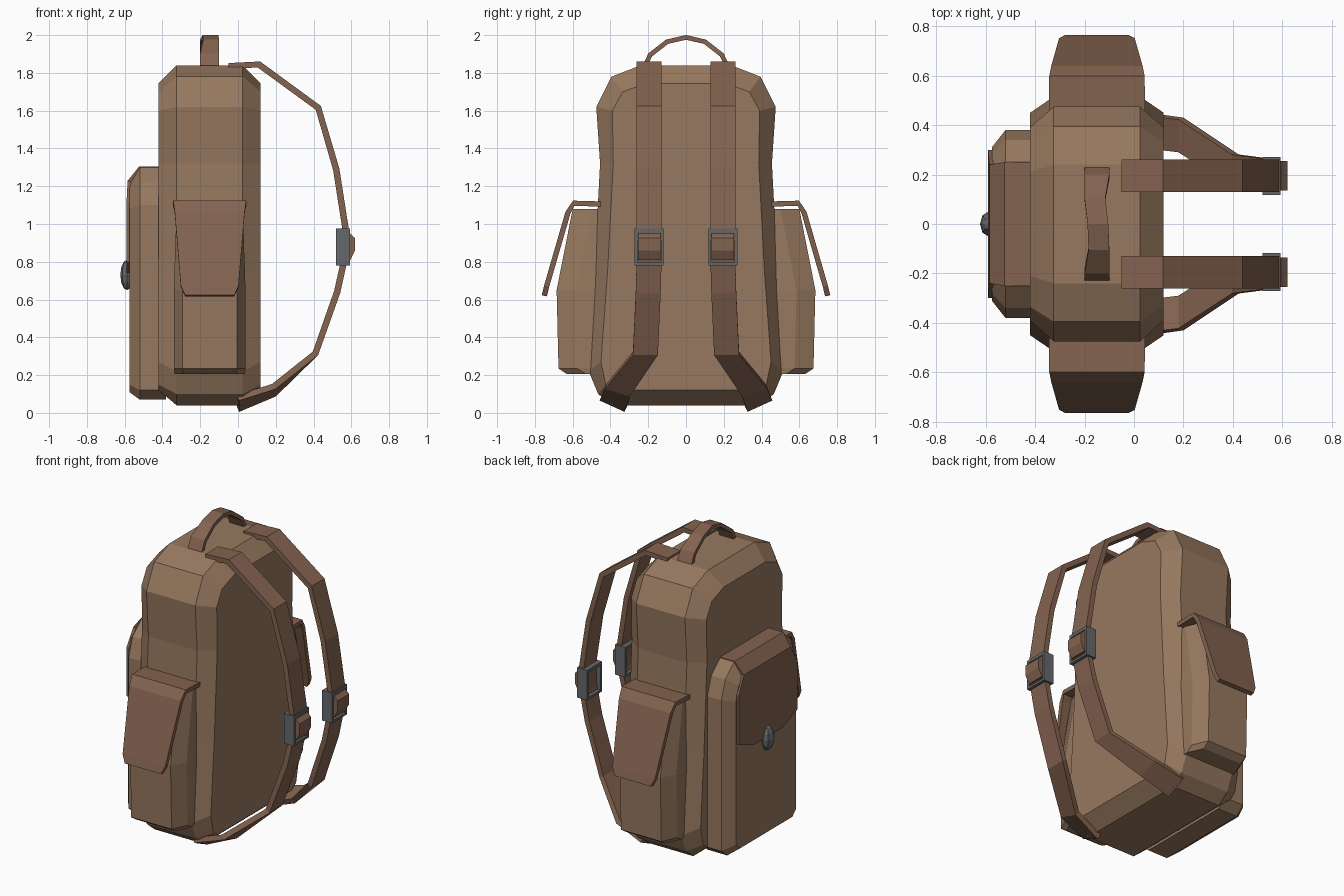
import bpy, bmesh
from mathutils import Vector as V

if "Cube" in bpy.data.objects:
    bpy.data.objects.remove(bpy.data.objects["Cube"])


def material(name, rgb):
    m = bpy.data.materials.new(name)
    m.diffuse_color = (*rgb, 1)
    m.use_nodes = True
    m.node_tree.nodes["Principled BSDF"].inputs["Base Color"].default_value = m.diffuse_color
    return m


CANVAS = material("canvas", (0.31, 0.19, 0.115))
TRIM = material("trim", (0.23, 0.125, 0.08))
METAL = material("metal", (0.13, 0.14, 0.15))


def finish(name, bm, mat):
    bmesh.ops.recalc_face_normals(bm, faces=bm.faces)
    me = bpy.data.meshes.new(name)
    bm.to_mesh(me)
    bm.free()
    me.materials.append(mat)
    ob = bpy.data.objects.new(name, me)
    bpy.context.collection.objects.link(ob)
    return ob


def loft(name, rings, mat):
    """Skin a list of equal-length closed rings and cap both ends."""
    bm = bmesh.new()
    vs = [[bm.verts.new(p) for p in r] for r in rings]
    n = len(vs[0])
    for a, b in zip(vs, vs[1:]):
        for i in range(n):
            j = (i + 1) % n
            bm.faces.new((a[i], a[j], b[j], b[i]))
    bm.faces.new(vs[0])
    bm.faces.new(vs[-1])
    return finish(name, bm, mat)


def ribbon(name, pts, widths, thick, mat):
    """Flat band along pts; widths are half-width vectors."""
    pts = [V(p) for p in pts]
    rings = []
    for i, (p, w) in enumerate(zip(pts, widths)):
        w = V(w)
        t = (pts[min(i + 1, len(pts) - 1)] - pts[max(i - 1, 0)]).normalized()
        n = t.cross(w).normalized() * thick / 2
        rings.append([p - w - n, p + w - n, p + w + n, p - w + n])
    return loft(name, rings, mat)


def boxes(name, items, mat):
    """Several boxes (low corner, high corner) in one object."""
    bm = bmesh.new()
    for lo, hi in items:
        lo, hi = V(lo), V(hi)
        r = bmesh.ops.create_cube(bm, size=1)
        bmesh.ops.scale(bm, vec=hi - lo, verts=r["verts"])
        bmesh.ops.translate(bm, vec=(lo + hi) / 2, verts=r["verts"])
    return finish(name, bm, mat)


def sym(x, half):
    """Mirror a half outline of (y, z) across y = 0, at depth x."""
    return [(x, y, z) for y, z in half] + [(x, -y, z) for y, z in reversed(half)]


# main bag: outer outline with an inset front and back panel
outer = [(0.39, 0.04), (0.465, 0.10), (0.515, 0.22), (0.485, 0.75), (0.455, 1.32),
         (0.475, 1.62), (0.395, 1.78), (0.24, 1.84)]
inner = [(0.38, 0.12), (0.425, 0.15), (0.45, 0.27), (0.415, 0.75), (0.385, 1.32),
         (0.39, 1.60), (0.335, 1.70), (0.21, 1.745)]
loft("bag_body", [sym(-0.42, inner), sym(-0.325, outer), sym(0.025, outer),
                  sym(0.12, inner)], CANVAS)

# large pocket with flap and stud
pocket = [(0.32, 0.07), (0.38, 0.12), (0.38, 1.10), (0.34, 1.22), (0.25, 1.30)]
panel = [(0.27, 0.11), (0.31, 0.15), (0.31, 1.08), (0.28, 1.17), (0.22, 1.22)]
loft("large_pocket", [sym(-0.38, pocket), sym(-0.52, pocket), sym(-0.575, panel)], CANVAS)
ribbon("large_pocket_flap",
       [(-0.40, 0, 1.295), (-0.52, 0, 1.295), (-0.575, 0, 1.225), (-0.58, 0, 1.12),
        (-0.58, 0, 0.80), (-0.58, 0, 0.74)],
       [(0, w, 0) for w in (0.25, 0.25, 0.24, 0.30, 0.30, 0.15)], 0.02, TRIM)
bm = bmesh.new()
bmesh.ops.create_uvsphere(bm, u_segments=8, v_segments=6, radius=1)
bmesh.ops.scale(bm, vec=(0.035, 0.05, 0.08), verts=bm.verts)
bmesh.ops.translate(bm, vec=(-0.588, 0, 0.73), verts=bm.verts)
finish("pocket_stud", bm, METAL)

# carry handle
arch = [(0.22, 1.83), (0.19, 1.895), (0.10, 1.965), (0, 1.988),
        (-0.10, 1.965), (-0.19, 1.895), (-0.22, 1.83)]
sway = (0, 0, -0.008, 0.004, 0.008, 0, 0)
ribbon("carry_handle", [(-0.15 + d, y, z) for (y, z), d in zip(arch, sway)],
       [(w, 0, 0) for w in (0.05, 0.05, 0.042, 0.042, 0.042, 0.05, 0.05)], 0.025, TRIM)

for s, side in ((1, "left"), (-1, "right")):
    # side pocket
    rings = []
    for z, yo, w in ((0.205, 0.63, 0.185), (0.235, 0.675, 0.19), (0.65, 0.685, 0.19),
                     (1.08, 0.60, 0.175)):
        half = [(w, 0.42), (w, yo - 0.10), (w - 0.045, yo)]
        rings.append([(-0.15 + x, s * y, z) for x, y in half] +
                     [(-0.15 - x, s * y, z) for x, y in reversed(half)])
    loft(side + "_pocket", rings, CANVAS)

    # side pocket flap
    ribbon(side + "_pocket_flap",
           [(-0.15, s * y, z) for y, z in ((0.43, 1.105), (0.595, 1.11), (0.625, 1.06),
                                           (0.738, 0.67), (0.75, 0.62))],
           [(w, 0, 0) for w in (0.195, 0.193, 0.185, 0.153, 0.13)], 0.028, TRIM)

    # shoulder strap, splaying outwards at the bottom
    path = [(-0.05, 0.195, 1.835), (0.11, 0.195, 1.845), (0.425, 0.195, 1.615),
            (0.52, 0.195, 1.29), (0.57, 0.195, 0.97), (0.565, 0.195, 0.82),
            (0.525, 0.2, 0.64), (0.41, 0.215, 0.315), (0.19, 0.36, 0.12),
            (0.0, 0.385, 0.05)]
    tilt = [0] * 8 + [0.02, 0.03]
    ribbon(side + "_strap", [(x, s * y, z) for x, y, z in path],
           [(0, s * 0.066, t) for t in tilt], 0.034, TRIM)

    # strap buckle frame and the webbing looped through it
    yc = s * 0.195
    x0, x1 = 0.52, 0.593
    boxes(side + "_buckle",
          [((x0, yc - 0.077, 0.78), (x1, yc - 0.062, 0.975)),
           ((x0, yc + 0.062, 0.78), (x1, yc + 0.077, 0.975)),
           ((x0, yc - 0.077, 0.955), (x1, yc + 0.077, 0.975)),
           ((x0, yc - 0.077, 0.78), (x1, yc + 0.077, 0.795))], METAL)
    bump = [(0.565, 0.95), (0.595, 0.95), (0.62, 0.925), (0.62, 0.86), (0.595, 0.81),
            (0.565, 0.81)]
    loft(side + "_buckle_loop", [[(x, yc + d, z) for x, z in bump]
                                 for d in (-0.06, 0.06)], TRIM)
